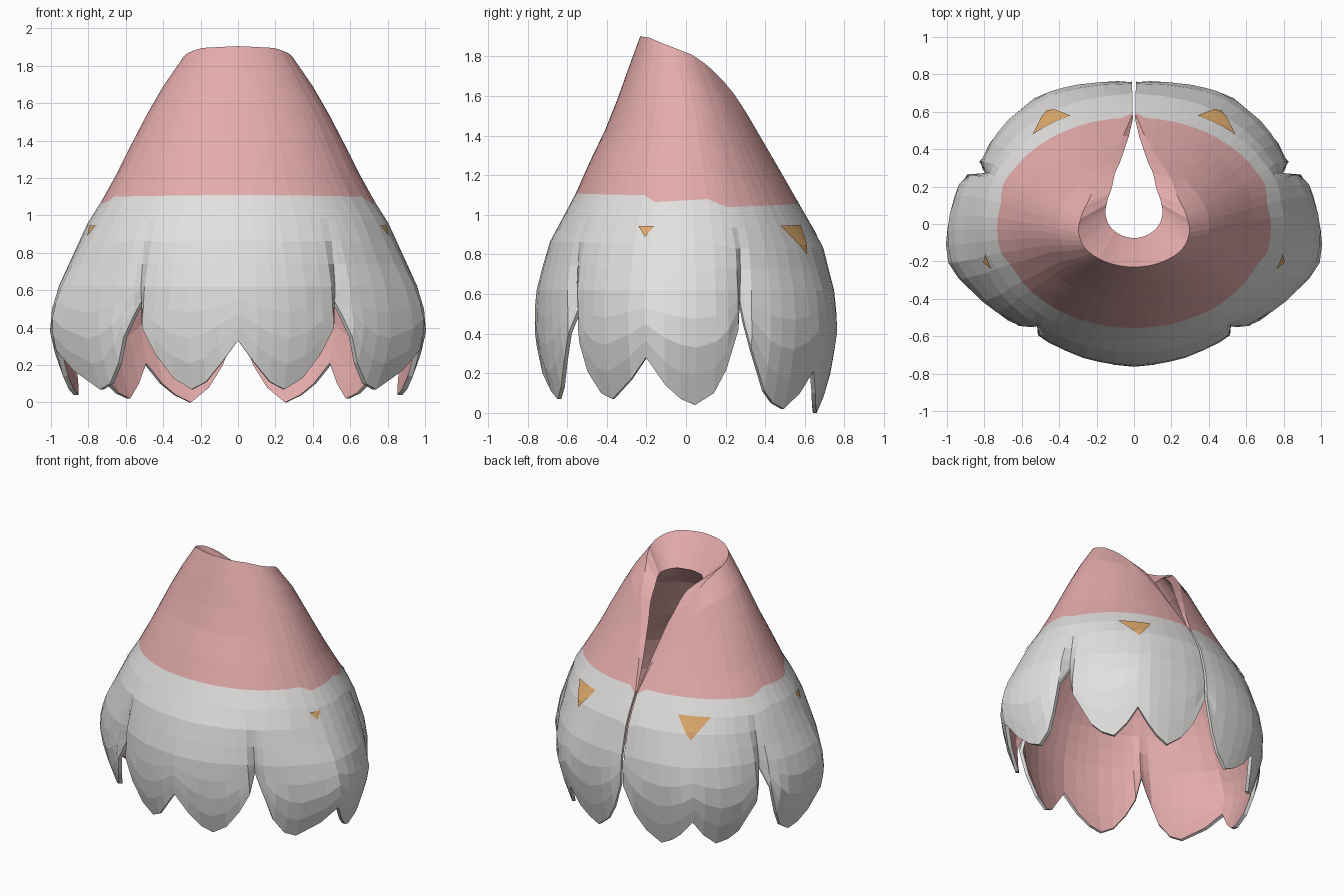
import bpy, bmesh, math
from mathutils import Vector

cube = bpy.data.objects.get("Cube")
if cube:
    bpy.data.objects.remove(cube)


def material(name, rgb):
    m = bpy.data.materials.new(name)
    m.use_nodes = True
    m.diffuse_color = (*rgb, 1)
    m.node_tree.nodes["Principled BSDF"].inputs["Base Color"].default_value = (*rgb, 1)
    return m


PINK = material("pink", (0.78, 0.41, 0.41))
WHITE = material("petal white", (0.76, 0.75, 0.74))
ORANGE = material("orange", (0.74, 0.41, 0.15))


def lerp_table(table, v):
    """Linear lookup in a list of (key, value) pairs."""
    if v <= table[0][0]:
        return table[0][1]
    for (k0, v0), (k1, v1) in zip(table, table[1:]):
        if v <= k1:
            return v0 + (v1 - v0) * (v - k0) / (k1 - k0)
    return table[-1][1]


def spread(start, end, count):
    return [start + (end - start) * i / count for i in range(count)]


# Body outline by height: half width, front depth, back depth
HALF_WIDTH = [(0, .86), (.1, .91), (.3, .98), (.42, 1), (.6, .96), (.95, .81), (1.1, .715),
              (1.2, .66), (1.4, .56), (1.65, .43), (1.8, .32), (1.85, .29), (1.9, .27)]
FRONT = [(0, .67), (.2, .735), (.42, .765), (.6, .76), (.85, .695), (1.1, .56),
         (1.2, .52), (1.4, .42), (1.6, .34), (1.8, .27), (1.9, .23)]
BACK = [(0, .67), (.2, .725), (.4, .76), (.6, .75), (.85, .69), (1.1, .545),
        (1.2, .49), (1.4, .38), (1.62, .27), (1.73, .19), (1.9, .1)]
# Around the body, angle 0 is the front and 180 the back
BULGE = [(0, 1), (18, .975), (33.5, .935), (37, .875), (40, .94), (57, .985), (75, 1.035),
         (94, 1), (105, .985), (111.5, .96), (114, .885), (118, .94), (138, 1.005),
         (153, 1.045), (167, 1.025), (180, 1)]
HEM = [(0, .33), (6, .2), (11, .11), (16.5, .07), (23, .13), (29, .26), (33.5, .4), (37, .54),
       (38.5, .46), (41, .35), (45, .21), (51, .1), (57, .07), (68, .17), (75, .28), (82, .14),
       (88, .07), (94, .04), (102, .1), (107, .22), (111.5, .42), (114, .57), (115.5, .46),
       (118, .33), (126, .11), (131, .05), (137, .02), (144, .1), (149, .21), (154, .1),
       (158, .04), (163, 0), (170, .08), (175, .2), (179.4, .4)]
RIM = [(0, 1.905), (45, 1.895), (65, 1.875), (90, 1.845), (115, 1.81), (135, 1.755),
       (147, 1.69), (163, 1.5), (170, 1.36), (174.5, 1.25), (179.4, 1.03)]
COLOUR_LINE = [(0, 1.11), (68, 1.1), (75, 1.065), (102, 1.08), (111, 1.04), (180, 1.06)]


def surface(angle, z, scale=1.0):
    """Point on the outside of the bell; seams pinch in on the lower part."""
    p = math.radians(angle)
    f = max(0, min(1, (.92 - z) / .4))
    s = scale * (1 + (lerp_table(BULGE, angle) - 1) * f)
    front, back = lerp_table(FRONT, z), lerp_table(BACK, z)
    mid, depth = (back - front) / 2, (back + front) / 2
    return Vector((lerp_table(HALF_WIDTH, z) * math.sin(p) * s,
                   mid - depth * math.cos(p) * s, z))


def mirrored(name, bm, mats):
    bmesh.ops.recalc_face_normals(bm, faces=bm.faces)
    me = bpy.data.meshes.new(name)
    bm.to_mesh(me)
    bm.free()
    for m in mats:
        me.materials.append(m)
    ob = bpy.data.objects.new(name, me)
    bpy.context.scene.collection.objects.link(ob)
    mod = ob.modifiers.new("Mirror", 'MIRROR')
    mod.merge_threshold = 0.0005
    return ob


# Petal bell: each column runs down the outside and back up the inside
UPPER, LOWER, WAIST = 5, 8, .62
bm = bmesh.new()
columns = []
for angle, hem in HEM:
    rim = lerp_table(RIM, angle)
    line = min(lerp_table(COLOUR_LINE, angle), rim - .015)
    heights = spread(rim, line, UPPER) + spread(line, WAIST, LOWER // 2)
    heights += spread(WAIST, hem, LOWER // 2) + [hem]
    outer = [surface(angle, z) for z in heights]
    inner = []
    for i, z in enumerate(heights):
        p = surface(angle, z, .97)
        w = max(0, 1 - i / 3)            # deep funnel collar, thinning downward
        half = math.radians(angle) / 2
        p.x *= 1 - .47 * w
        p.y += .15 * w * math.cos(half)
        p.z -= .22 * w * math.cos(half)
        inner.append(p)
    columns.append([bm.verts.new(p) for p in outer + inner[::-1]])

n = len(columns[0])
for a, b in zip(columns, columns[1:]):
    for i in range(n):
        j = (i + 1) % n
        f = bm.faces.new((a[i], b[i], b[j], a[j]))
        f.material_index = 1 if UPPER <= i <= UPPER + LOWER else 0

# Close the edge along the back slit
last = columns[-1]
for i in range(n // 2 - 1):
    f = bm.faces.new((last[i], last[i + 1], last[n - 2 - i], last[n - 1 - i]))
    f.material_index = 1 if i >= UPPER else 0
mirrored("petal_bell", bm, [PINK, WHITE])


# Orange marks: thin triangular plates that follow the outside
def mark(name, corners, steps=6):
    bm = bmesh.new()
    (a0, z0), (a1, z1), (a2, z2) = corners
    rows = []
    for i in range(steps + 1):
        row = []
        for j in range(steps + 1 - i):
            u, v = j / steps, i / steps
            row.append(bm.verts.new(surface(a0 + (a1 - a0) * u + (a2 - a0) * v,
                                            z0 + (z1 - z0) * u + (z2 - z0) * v, 1.009)))
        rows.append(row)
    for low, high in zip(rows, rows[1:]):
        for j in range(len(high)):
            bm.faces.new((low[j], low[j + 1], high[j]))
            if j + 1 < len(high):
                bm.faces.new((low[j + 1], high[j + 1], high[j]))
    mirrored(name, bm, [ORANGE])


mark("back_mark", [(138.5, .945), (155.5, .95), (148.5, .8)])
mark("side_mark", [(68.5, .945), (76, .945), (72.5, .89)])
